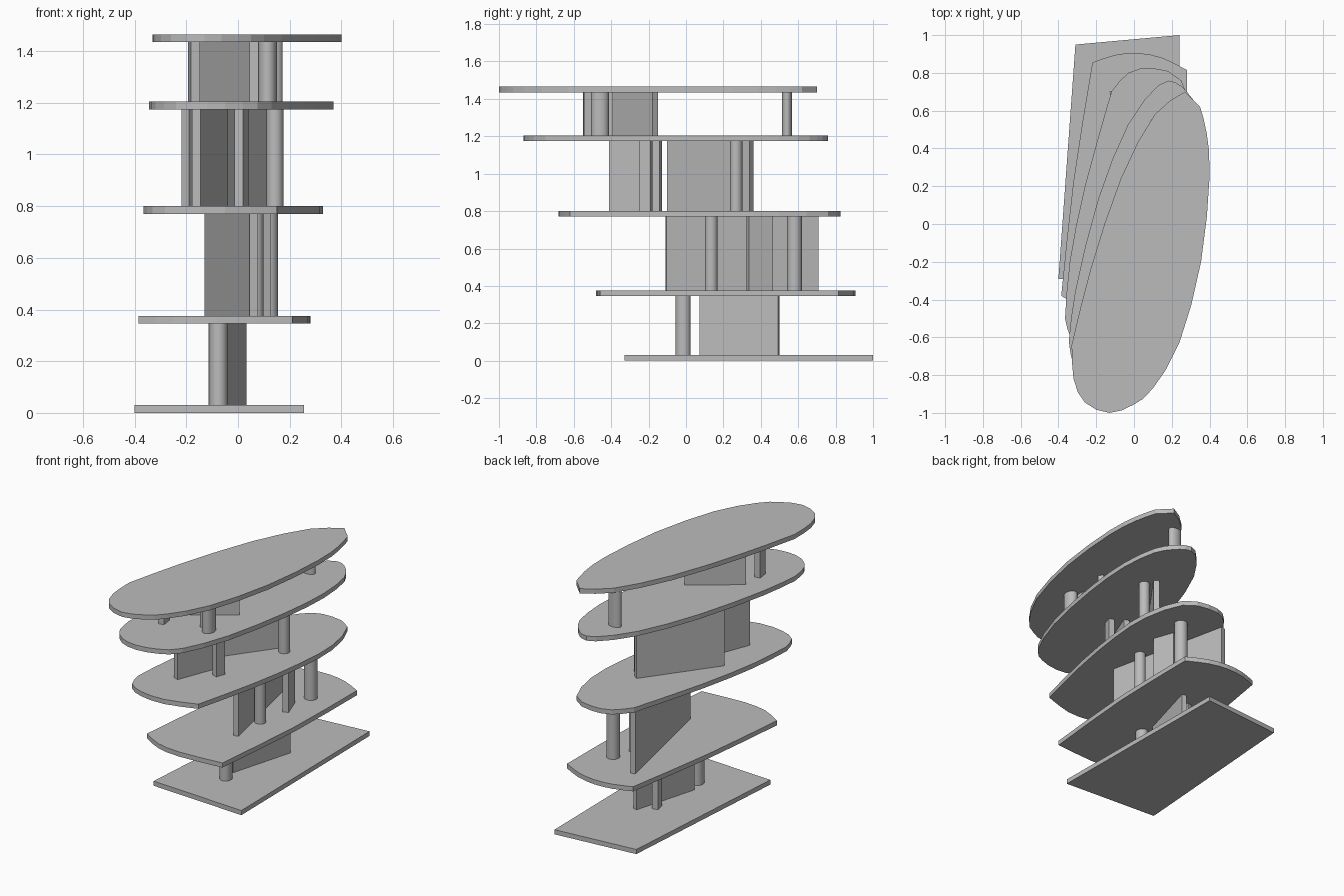
import bpy, bmesh
from mathutils import Vector

default_cube = bpy.data.objects.get("Cube")
if default_cube:
    bpy.data.objects.remove(default_cube, do_unlink=True)

GREY = (0.5, 0.5, 0.5, 1.0)
material = bpy.data.materials.new("plain grey")
material.use_nodes = True
material.diffuse_color = GREY
material.node_tree.nodes["Principled BSDF"].inputs["Base Color"].default_value = GREY

SLAB = 0.03
LEVELS = [0.0, 0.345, 0.77, 1.175, 1.435]


def extrude_outline(name, outline, bottom, top):
    """Upright prism over a flat counter-clockwise outline."""
    bm = bmesh.new()
    verts = [bm.verts.new((p[0], p[1], bottom)) for p in outline]
    base = bm.faces.new(verts)
    result = bmesh.ops.extrude_face_region(bm, geom=[base])
    raised = [g for g in result["geom"] if isinstance(g, bmesh.types.BMVert)]
    bmesh.ops.translate(bm, verts=raised, vec=(0, 0, top - bottom))
    bmesh.ops.recalc_face_normals(bm, faces=bm.faces)
    mesh = bpy.data.meshes.new(name)
    bm.to_mesh(mesh)
    bm.free()
    mesh.materials.append(material)
    obj = bpy.data.objects.new(name, mesh)
    bpy.context.collection.objects.link(obj)
    return obj


def curved_side(points, steps=2):
    """Smooth curve through the points, leaving out the last one."""
    pts = [Vector(p) for p in points]
    if len(pts) == 2:
        return pts[:1]
    pts = [2 * pts[0] - pts[1]] + pts + [2 * pts[-1] - pts[-2]]
    curve = []
    for a, b, c, d in zip(pts, pts[1:], pts[2:], pts[3:]):
        for i in range(steps):
            t = i / steps
            curve.append(0.5 * (2 * b + (c - a) * t
                                + (2 * a - 5 * b + 4 * c - d) * t ** 2
                                + (3 * b - a - 3 * c + d) * t ** 3))
    return curve


def slab(name, level, *sides):
    outline = []
    for i, side in enumerate(sides):
        following = sides[(i + 1) % len(sides)][0]
        outline += curved_side(side + [following])
    extrude_outline(name, outline, LEVELS[level], LEVELS[level] + SLAB)


def wall(name, level, start, end, thickness=0.036):
    """Straight wall standing on a slab and reaching the next one."""
    a, b = Vector(start), Vector(end)
    along = (b - a).normalized()
    side = Vector((-along.y, along.x)) * thickness / 2
    extrude_outline(name, [a - side, b - side, b + side, a + side],
                    LEVELS[level] + SLAB, LEVELS[level + 1])


def column(name, level, x, y, rx, ry):
    """Round or oval column between two slabs."""
    low, high = LEVELS[level] + SLAB, LEVELS[level + 1]
    bpy.ops.mesh.primitive_cylinder_add(vertices=32, radius=1, depth=1,
                                        location=(x, y, (low + high) / 2))
    obj = bpy.context.object
    obj.name = name
    obj.scale = (rx, ry, high - low)
    bpy.ops.object.transform_apply(location=False, rotation=False, scale=True)
    bpy.ops.object.shade_smooth_by_angle()
    obj.data.materials.append(material)


# Slabs, changing from a four-sided base to a leaning oval roof
slab("base_slab", 0, [(-.4, -.29)], [(.255, -.33)], [(.24, 1)], [(-.31, .95)])
slab("second_slab", 1,
     [(-.385, -.38), (-.25, -.455), (-.08, -.48)],
     [(.21, -.46), (.27, .2)],
     [(.28, .815), (.15, .88), (.02, .905), (-.1, .895)],
     [(-.22, .855), (-.32, .23)])
slab("third_slab", 2,
     [(-.365, -.5), (-.33, -.61), (-.22, -.67), (-.05, -.68)],
     [(.15, -.62), (.25, -.2), (.315, .2), (.325, .5), (.25, .76),
      (.1, .825), (-.03, .8)],
     [(-.12, .7), (-.26, .2), (-.34, -.2)])
slab("fourth_slab", 3,
     [(-.345, -.62), (-.32, -.75), (-.24, -.84), (-.12, -.87), (.02, -.84),
      (.13, -.75), (.25, -.45), (.34, 0), (.37, .35), (.34, .6)],
     [(.28, .7), (.22, .75), (.13, .735), (-.03, .53), (-.19, .13),
      (-.31, -.35)])
slab("roof_slab", 4,
     [(-.33, -.64), (-.32, -.82), (-.26, -.945), (-.13, -1), (0, -.955),
      (.1, -.87), (.24, -.63), (.355, -.2), (.4, .25), (.385, .48)],
     [(.35, .62)],
     [(.27, .7), (.11, .58), (-.07, .24), (-.23, -.24)])

# First storey
column("first_column", 0, -.075, -.015, .036, .04)
wall("first_wall", 0, (-.1, .075), (.018, .495), .03)
wall("first_pier", 0, (-.067, .37), (-.08, .43))

# Second storey
column("second_rear_column", 1, .115, .58, .04, .04)
column("second_front_column", 1, .065, .135, .034, .034)
wall("second_wall", 1, (.06, -.107), (-.115, .705), .03)
wall("second_pier", 1, (.11, .33), (.063, .46))

# Third storey
column("third_column", 2, .143, .268, .033, .033)
wall("third_front_wall", 2, (-.161, -.404), (-.056, -.134))
wall("third_rear_wall", 2, (-.205, -.09), (.115, .35))
wall("third_pier", 2, (.003, -.244), (.023, -.184))

# Fourth storey
column("fourth_front_column", 3, .115, -.46, .036, .047)
column("fourth_rear_column", 3, .13, .54, .043, .027)
wall("fourth_wall", 3, (-.166, -.375), (.125, -.165))
wall("fourth_outer_pier", 3, (-.165, -.548), (-.175, -.48))
wall("fourth_inner_pier", 3, (.062, -.45), (.065, -.39))
